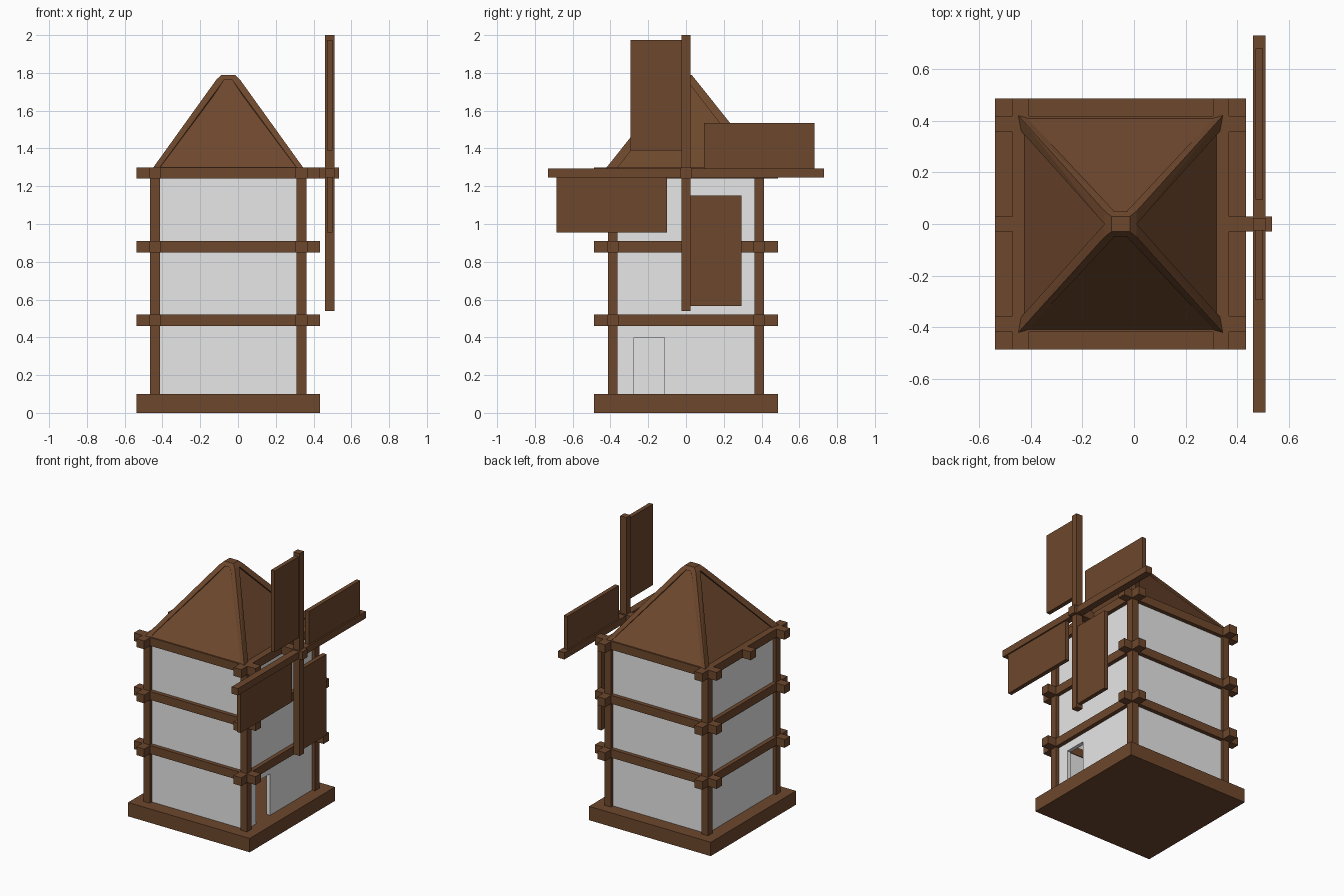
import bpy
import bmesh
from math import radians

if "Cube" in bpy.data.objects:
    bpy.data.objects.remove(bpy.data.objects["Cube"], do_unlink=True)

CX = -0.052  # tower axis


def material(name, color):
    m = bpy.data.materials.new(name)
    m.use_nodes = True
    m.diffuse_color = (*color, 1)
    m.node_tree.nodes["Principled BSDF"].inputs["Base Color"].default_value = (*color, 1)
    return m


wood = material("brown wood", (0.155, 0.064, 0.026))
plaster = material("pale plaster", (0.8, 0.8, 0.8))


def hull(name, points, mat):
    """Convex solid around a few corner points."""
    bm = bmesh.new()
    for p in points:
        bm.verts.new(p)
    bmesh.ops.convex_hull(bm, input=bm.verts[:])
    bmesh.ops.dissolve_limit(bm, angle_limit=radians(0.5), verts=bm.verts[:], edges=bm.edges[:])
    bmesh.ops.recalc_face_normals(bm, faces=bm.faces[:])
    mesh = bpy.data.meshes.new(name)
    bm.to_mesh(mesh)
    bm.free()
    mesh.materials.append(mat)
    ob = bpy.data.objects.new(name, mesh)
    bpy.context.collection.objects.link(ob)
    return ob


def box(name, xs, ys, zs, mat=wood):
    return hull(name, [(x, y, z) for x in xs for y in ys for z in zs], mat)


def frustum(name, low, high, z0, z1):
    return hull(name, [(CX + sx * h[0], sy * h[1], z) for h, z in ((low, z0), (high, z1))
                       for sx in (-1, 1) for sy in (-1, 1)], wood)


# Base slab
R = 0.486
box("base", (CX - R, CX + R), (-R, R), (0, 0.1))

# Corner posts
for sx in (-1, 1):
    for sy in (-1, 1):
        box("corner_post", (CX + sx * 0.362, CX + sx * 0.414),
            (sy * 0.362, sy * 0.414), (0.1, 1.25))

# Crossed beams around each storey
for z in (0.46, 0.85, 1.24):
    for s in (-1, 1):
        box("beam_across", (CX - R, CX + R), (s * 0.357, s * 0.419), (z, z + 0.06))
        box("beam_along", (CX + s * 0.357, CX + s * 0.419), (-R, R), (z, z + 0.06))

# Walls, with a doorway in the left one
WO, WI, TOP = 0.39, 0.362, 1.28
for s in (-1, 1):
    box("wall", (CX - WO, CX + WO), (s * WI, s * WO), (0.1, TOP), plaster)
box("right_wall", (CX - WO, CX - WI), (-WI, WI), (0.1, TOP), plaster)
left = (CX + WI, CX + WO)
box("wall_beside_door", left, (-WI, -0.275), (0.1, TOP), plaster)
box("wall_beside_door", left, (-0.115, WI), (0.1, TOP), plaster)
box("wall_above_door", left, (-0.275, -0.115), (0.4, TOP), plaster)

# Roof body, hip ribs and cap
frustum("roof", (0.372, 0.408), (0.035, 0.03), 1.3, 1.77)
for sx in (-1, 1):
    for sy in (-1, 1):
        low = [(0.396, 0.42), (0.385, 0.36), (0.33, 0.36), (0.362, 0.411)]
        high = [(0.062, 0.05), (0.062, 0.0), (0.02, 0.0), (0.02, 0.045)]
        hull("hip_rib", [(CX + sx * x, sy * y, z) for pts, z in ((low, 1.3), (high, 1.765))
                         for x, y in pts], wood)
frustum("roof_cap", (0.062, 0.05), (0.036, 0.03), 1.765, 1.79)

# Sail shaft and crossed spars
box("shaft", (CX - R, 0.535), (-0.03, 0.03), (1.24, 1.3))
spar = (0.46, 0.51)
box("upright_spar", spar, (-0.025, 0.023), (0.54, 2.0))
box("level_spar", spar, (-0.73, 0.73), (1.246, 1.295))

# Four flat sails
for name, ys, zs in (("top_sail", (-0.295, -0.01), (1.39, 1.975)),
                     ("bottom_sail", (0.01, 0.295), (0.565, 1.15)),
                     ("back_sail", (0.095, 0.68), (1.27, 1.535)),
                     ("front_sail", (-0.685, -0.1), (0.955, 1.27))):
    box(name, (0.47, 0.5), ys, zs)
